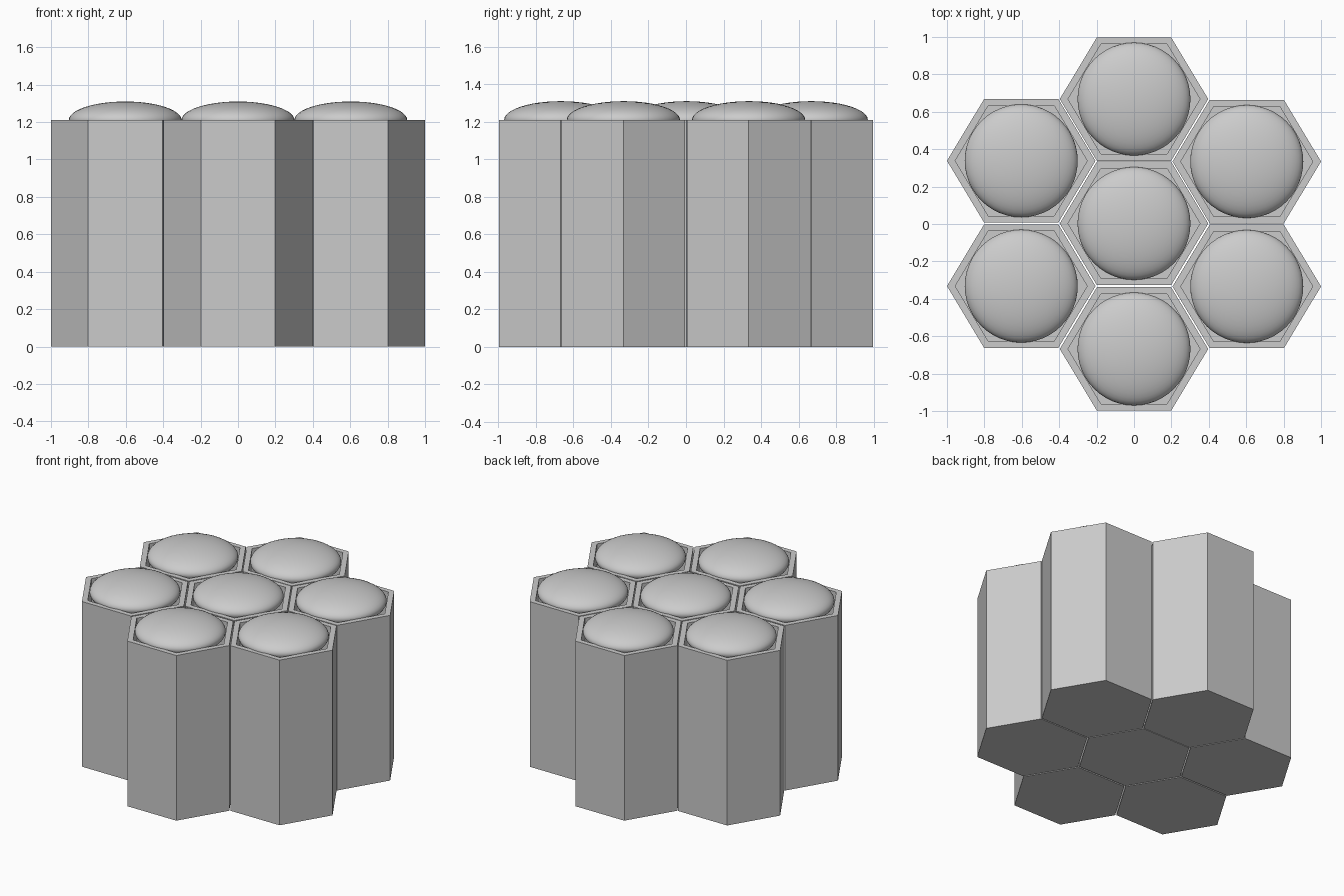
import bpy
import bmesh
from math import cos, sin, pi

cube = bpy.data.objects.get("Cube")
if cube:
    bpy.data.objects.remove(cube, do_unlink=True)

HEIGHT = 1.21
FLOOR = 1.0
OUTER = (0.397, 0.330)   # corner reach in x, flat reach in y
INNER = (0.353, 0.294)
DOME_RADIUS, DOME_RISE = 0.302, 0.10

grey = bpy.data.materials.new("plain grey")
grey.use_nodes = True
colour = (0.6, 0.6, 0.6, 1)
grey.diffuse_color = colour
grey.node_tree.nodes["Principled BSDF"].inputs["Base Color"].default_value = colour


def finish(name, bm, location):
    mesh = bpy.data.meshes.new(name)
    bmesh.ops.recalc_face_normals(bm, faces=bm.faces)
    bm.to_mesh(mesh)
    bm.free()
    mesh.materials.append(grey)
    obj = bpy.data.objects.new(name, mesh)
    obj.location = location
    bpy.context.collection.objects.link(obj)
    return obj


def hex_ring(bm, size, z):
    rx, ry = size
    return [bm.verts.new((rx * cos(k * pi / 3), ry * sin(k * pi / 3) / sin(pi / 3), z))
            for k in range(6)]


# Hexagonal cup: closed base, outer wall, rim, inner wall and recessed floor
def add_cell(name, x, y):
    bm = bmesh.new()
    rings = [hex_ring(bm, OUTER, 0), hex_ring(bm, OUTER, HEIGHT),
             hex_ring(bm, INNER, HEIGHT), hex_ring(bm, INNER, FLOOR)]
    for low, high in zip(rings, rings[1:]):
        for k in range(6):
            n = (k + 1) % 6
            bm.faces.new((low[k], low[n], high[n], high[k]))
    bm.faces.new(rings[0])
    bm.faces.new(rings[-1])
    finish(name, bm, (x, y, 0))


# Flattened smooth ball resting in the mouth of the cell
def add_dome(name, x, y):
    bm = bmesh.new()
    bmesh.ops.create_uvsphere(bm, u_segments=48, v_segments=24, radius=1)
    bmesh.ops.scale(bm, vec=(DOME_RADIUS, DOME_RADIUS, DOME_RISE), verts=bm.verts)
    for face in bm.faces:
        face.smooth = True
    finish(name, bm, (x, y, HEIGHT))


# One centre cell and six around it
cells = {
    "centre": (0, 0.003),
    "front": (0, -0.668),
    "back": (0, 0.668),
    "front_left": (0.603, -0.334),
    "front_right": (-0.603, -0.332),
    "back_left": (0.603, 0.334),
    "back_right": (-0.603, 0.338),
}
for place, (x, y) in cells.items():
    add_cell(place + "_cell", x, y)
    add_dome(place + "_dome", x, y)
